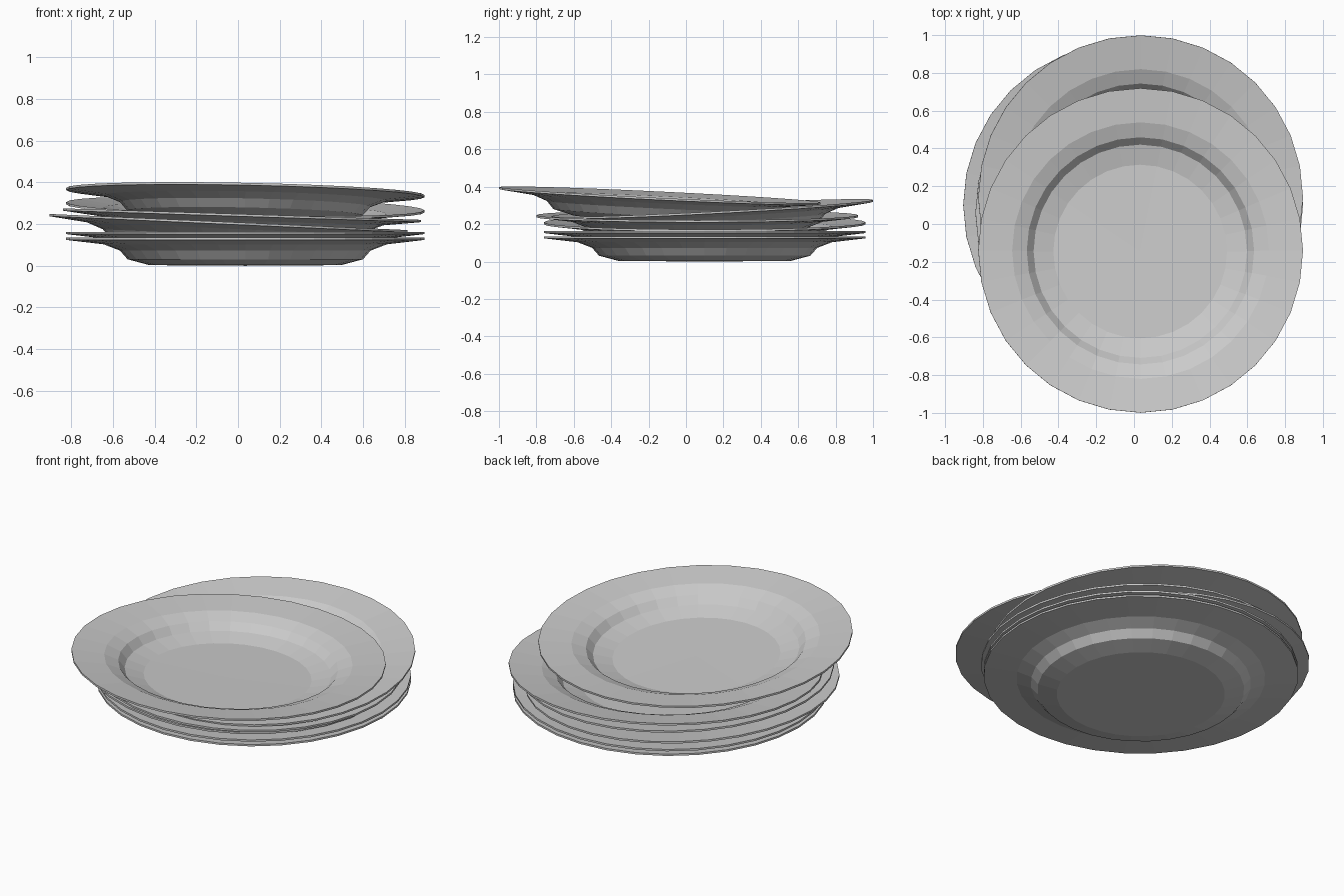
import bpy, bmesh, math

if "Cube" in bpy.data.objects:
    bpy.data.objects.remove(bpy.data.objects["Cube"])

SIDES = 32
# underside outline of a plate: radius, height
UNDER = [(0.46, 0.008), (0.565, 0.036), (0.602, 0.078), (0.68, 0.108), (0.86, 0.129)]
THICK = 0.011
RIM_Z = 0.135

china = bpy.data.materials.new("grey china")
china.diffuse_color = (0.6, 0.6, 0.6, 1)
china.use_nodes = True
china.node_tree.nodes["Principled BSDF"].inputs["Base Color"].default_value = china.diffuse_color


def make_plate(name, loc, slope_x, slope_y):
    """Lathed plate with its origin at the rim centre, tilted by small slopes."""
    bm = bmesh.new()
    profile = UNDER + [(r, z + THICK) for r, z in reversed(UNDER)]
    rings = []
    for r, z in profile:
        rings.append([bm.verts.new((r * math.sin(2 * math.pi * i / SIDES),
                                    r * math.cos(2 * math.pi * i / SIDES),
                                    z - RIM_Z)) for i in range(SIDES)])
    for a, b in zip(rings, rings[1:]):
        for i in range(SIDES):
            j = (i + 1) % SIDES
            bm.faces.new((a[i], a[j], b[j], b[i]))
    # flat well, above and below
    for ring, z in ((rings[0], 0.005), (rings[-1], 0.005 + THICK)):
        mid = bm.verts.new((0, 0, z - RIM_Z))
        for i in range(SIDES):
            bm.faces.new((mid, ring[i], ring[(i + 1) % SIDES]))
    bmesh.ops.recalc_face_normals(bm, faces=bm.faces)
    mesh = bpy.data.meshes.new(name)
    bm.to_mesh(mesh)
    bm.free()
    mesh.materials.append(china)
    obj = bpy.data.objects.new(name, mesh)
    obj.location = loc
    obj.rotation_euler = (math.atan(slope_y), -math.atan(slope_x), 0)
    bpy.context.collection.objects.link(obj)


# stack from bottom to top: rim centre, slope along x, slope along y
STACK = [
    ((0.035, 0.10, 0.130), 0, 0),
    ((0.035, 0.10, 0.158), 0, 0),
    ((-0.045, 0.10, 0.205), -0.045, 0),
    ((0.02, 0.06, 0.243), -0.032, 0),
    ((0.035, 0.14, 0.281), -0.023, 0.051),
    ((0.035, -0.14, 0.352), -0.020, -0.048),
]
for n, (loc, sx, sy) in enumerate(STACK, 1):
    make_plate(f"plate_{n}", loc, sx, sy)
